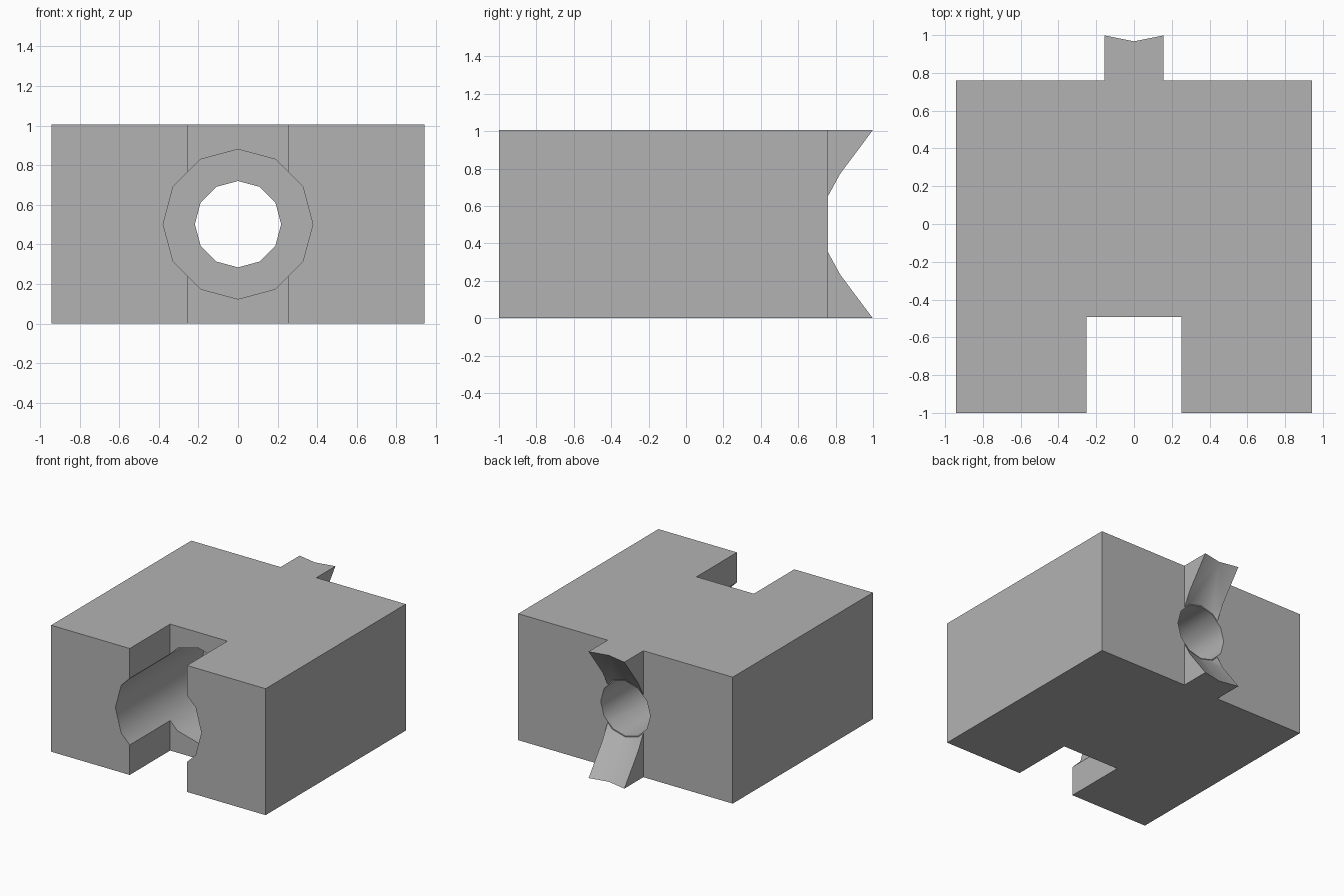
import bpy, bmesh
from math import sin, cos, pi, radians

old = bpy.data.objects.get("Cube")
if old:
    bpy.data.objects.remove(old, do_unlink=True)

HEIGHT = 1.005
SIDES = 12

grey = bpy.data.materials.new("plain_grey")
grey.use_nodes = True
grey.diffuse_color = (0.45, 0.45, 0.45, 1)
grey.node_tree.nodes["Principled BSDF"].inputs["Base Color"].default_value = grey.diffuse_color


def make_object(name, bm):
    bmesh.ops.recalc_face_normals(bm, faces=bm.faces)
    mesh = bpy.data.meshes.new(name)
    bm.to_mesh(mesh)
    bm.free()
    mesh.materials.append(grey)
    obj = bpy.data.objects.new(name, mesh)
    bpy.context.collection.objects.link(obj)
    return obj


def extrude_outline(name, points, height):
    bm = bmesh.new()
    face = bm.faces.new([bm.verts.new((x, y, 0)) for x, y in points])
    top = bmesh.ops.extrude_face_region(bm, geom=[face])["geom"]
    verts = [v for v in top if isinstance(v, bmesh.types.BMVert)]
    bmesh.ops.translate(bm, verts=verts, vec=(0, 0, height))
    return make_object(name, bm)


def turned_along_y(name, profile, z):
    """Closed solid from (y, radius) steps, with a corner at the top."""
    bm = bmesh.new()
    rings = [[bm.verts.new((r * sin(2 * pi * i / SIDES), y, z + r * cos(2 * pi * i / SIDES)))
              for i in range(SIDES)] for y, r in profile]
    for a, b in zip(rings, rings[1:]):
        for i in range(SIDES):
            j = (i + 1) % SIDES
            bm.faces.new((a[i], a[j], b[j], b[i]))
    bm.faces.new(rings[0])
    bm.faces.new(rings[-1])
    return make_object(name, bm)


# Block with a front slot and a rear tab, mirrored from one half outline
half = [(0.157, 1), (0.157, 0.76), (0.943, 0.76), (0.943, -1), (0.252, -1), (0.252, -0.492)]
outline = half + [(-x, y) for x, y in reversed(half)]
block = extrude_outline("slotted_block", outline, HEIGHT)

# Stepped bore that flares into a cone through the rear tab
bore = turned_along_y("bore_cutter", [
    (-1.1, 0.378), (0.1, 0.378), (0.1, 0.218),
    (0.7601, 0.218), (0.7601, 0.226), (1.1, 0.68)], HEIGHT / 2)
bore.hide_render = True

cut = block.modifiers.new("bore", 'BOOLEAN')
cut.operation = 'DIFFERENCE'
cut.solver = 'EXACT'
cut.object = bore

# Apply the cut, then smooth the bore walls only
bpy.ops.object.select_all(action='DESELECT')
block.select_set(True)
bpy.context.view_layer.objects.active = block
bpy.ops.object.modifier_apply(modifier=cut.name)
bpy.data.objects.remove(bore, do_unlink=True)
bpy.ops.object.shade_smooth_by_angle(angle=radians(35))
